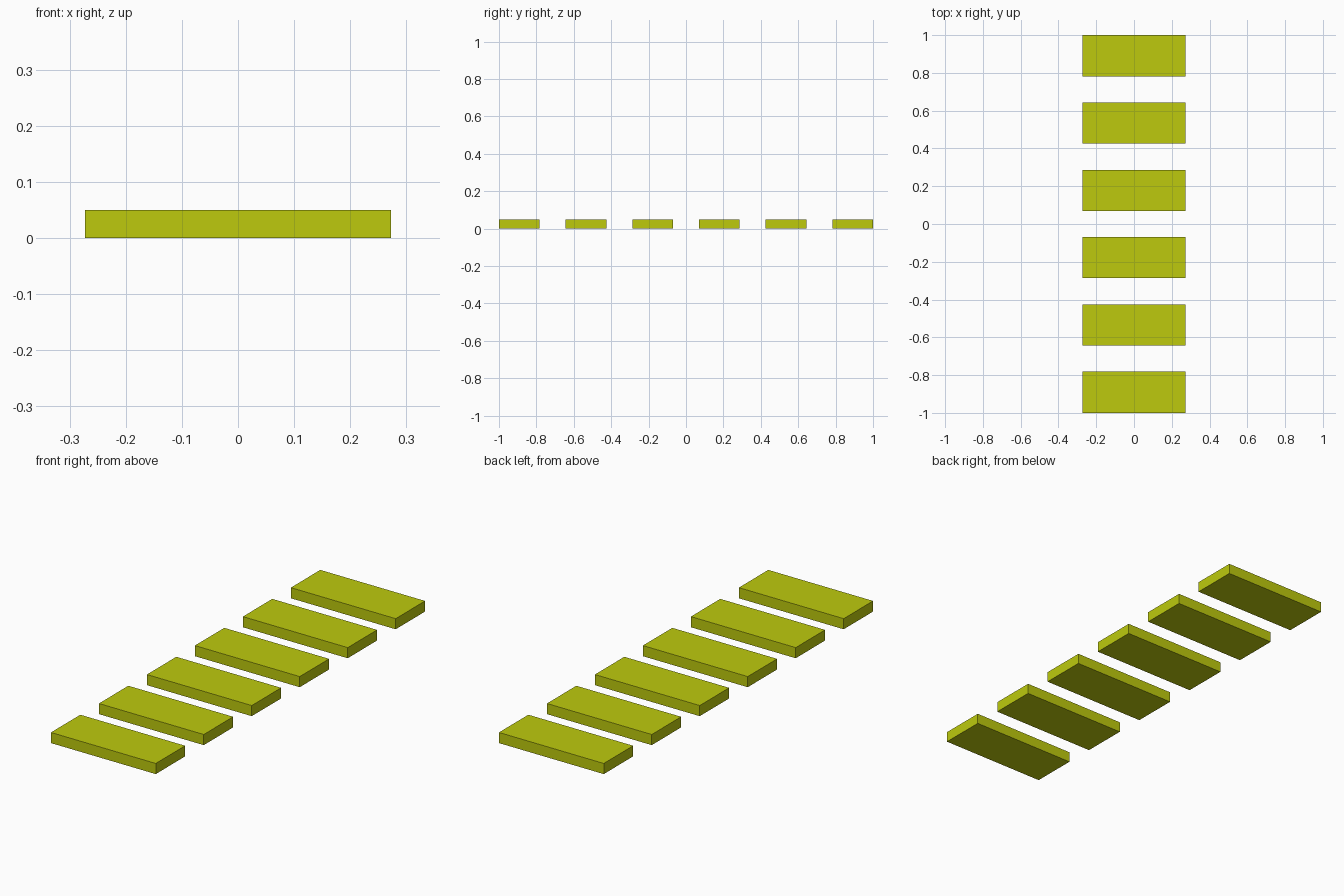
import bpy

if "Cube" in bpy.data.objects:
    bpy.data.objects.remove(bpy.data.objects["Cube"])

COUNT = 6
WIDTH, DEPTH, HEIGHT = 0.545, 0.218, 0.05
PITCH = (2.0 - DEPTH) / (COUNT - 1)

# Yellow-green paint
paint = bpy.data.materials.new("yellow_green")
paint.diffuse_color = (0.51, 0.59, 0.004, 1)
paint.use_nodes = True
paint.node_tree.nodes["Principled BSDF"].inputs["Base Color"].default_value = paint.diffuse_color


def slab(name, y):
    bpy.ops.mesh.primitive_cube_add(size=1, location=(0, y, HEIGHT / 2))
    obj = bpy.context.object
    obj.name = name
    obj.scale = (WIDTH, DEPTH, HEIGHT)
    bpy.ops.object.transform_apply(location=False, rotation=False, scale=True)
    obj.data.materials.append(paint)


# Row of evenly spaced flat slabs, front to back
for i in range(COUNT):
    slab(f"slab_{i + 1}", -1 + DEPTH / 2 + i * PITCH)
